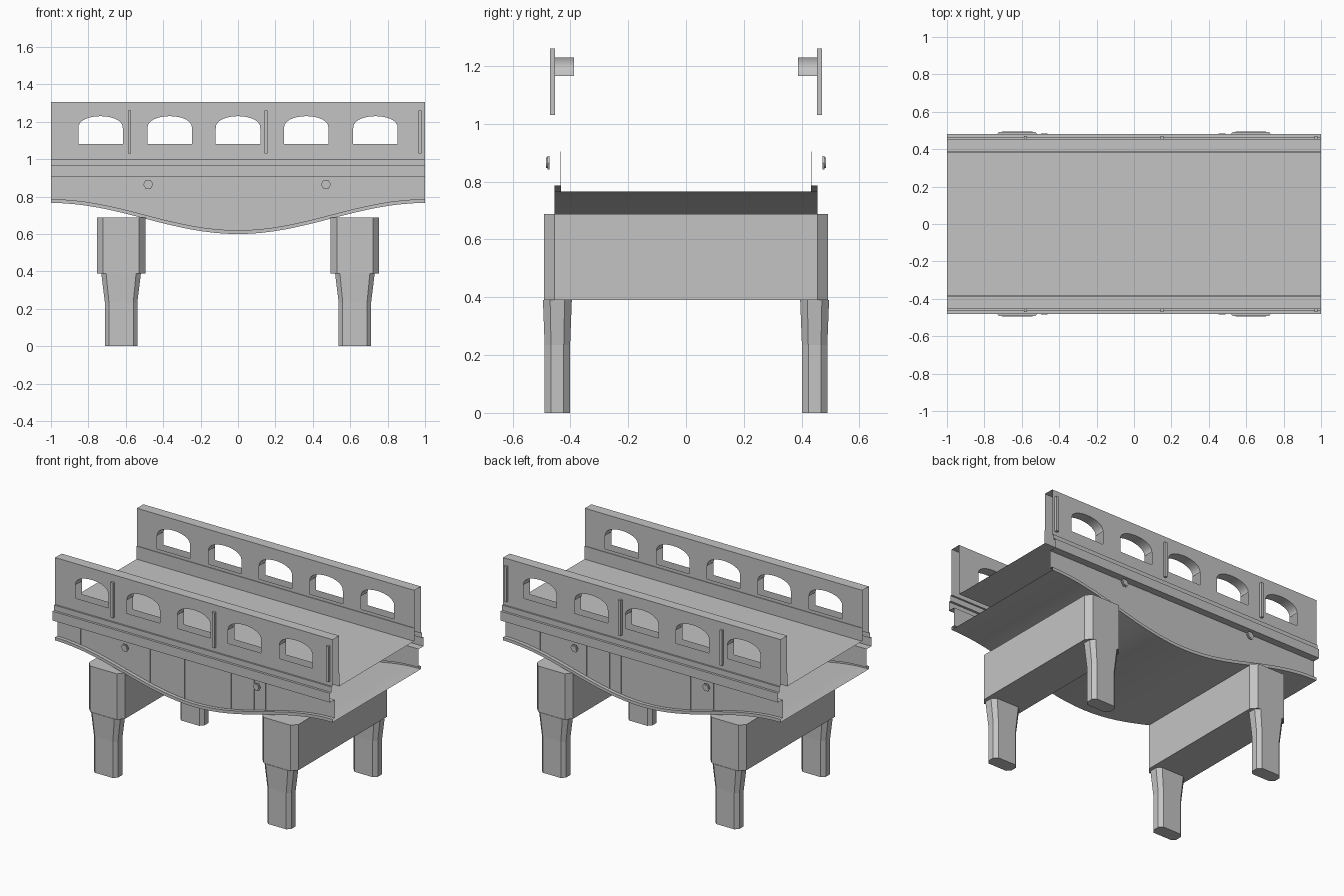
import bpy, bmesh, math
from mathutils import Vector

cube = bpy.data.objects.get("Cube")
if cube:
    bpy.data.objects.remove(cube, do_unlink=True)

concrete = bpy.data.materials.new("concrete_grey")
concrete.use_nodes = True
GREY = (0.55, 0.55, 0.55, 1)
concrete.diffuse_color = GREY
concrete.node_tree.nodes["Principled BSDF"].inputs["Base Color"].default_value = GREY


def finish(name, bm, smooth=False):
    bmesh.ops.remove_doubles(bm, verts=bm.verts, dist=0.0001)
    mesh = bpy.data.meshes.new(name)
    bm.to_mesh(mesh)
    bm.free()
    mesh.materials.append(concrete)
    obj = bpy.data.objects.new(name, mesh)
    bpy.context.collection.objects.link(obj)
    if smooth:
        bpy.ops.object.select_all(action='DESELECT')
        obj.select_set(True)
        bpy.context.view_layer.objects.active = obj
        bpy.ops.object.shade_smooth_by_angle(angle=math.radians(25))
    return obj


def face(bm, points, toward):
    """Add a polygon whose normal points toward the given direction."""
    f = bm.faces.new([bm.verts.new(p) for p in points])
    f.normal_update()
    if f.normal.dot(Vector(toward)) < 0:
        f.normal_flip()


def box(bm, lo, hi):
    made = bmesh.ops.create_cube(bm, size=1)["verts"]
    for v in made:
        v.co = [(a + b) / 2 + c * (b - a) for a, b, c in zip(lo, hi, v.co)]


def soffit(x):
    return 0.683 - 0.083 * math.cos(math.pi * x)


SIDES = {"front": -1, "back": 1}
ARCHES = [-0.735, -0.365, 0, 0.365, 0.735]
HALF, SILL, SPRING, CROWN = 0.119, 1.08, 1.165, 1.23
TOP, BASE, INNER, OUTER = 1.305, 1.0, 0.387, 0.454
DECK, WEB, EDGE = 0.975, 0.432, 0.455
STEPS = 32
XS = [-1 + 2 * i / STEPS for i in range(STEPS + 1)]

# Deck: road surface, open at both ends
bm = bmesh.new()
face(bm, [(-1, -INNER, DECK), (1, -INNER, DECK), (1, INNER, DECK), (-1, INNER, DECK)], (0, 0, 1))
finish("deck", bm)

# Curved underside of the span
bm = bmesh.new()
for a, b in zip(XS, XS[1:]):
    face(bm, [(a, -EDGE, soffit(a)), (b, -EDGE, soffit(b)),
              (b, EDGE, soffit(b)), (a, EDGE, soffit(a))], (0, 0, -1))
finish("span_underside", bm, True)

for side, s in SIDES.items():
    out = (0, s, 0)

    # Parapet: two skins pierced by arches
    bm = bmesh.new()

    def panel(y, x0, x1, z0, z1, toward):
        face(bm, [(x0, y, z0), (x1, y, z0), (x1, y, z1), (x0, y, z1)], toward)

    arch_points = [(-HALF * math.cos(math.pi * i / 16),
                    SPRING + (CROWN - SPRING) * math.sin(math.pi * i / 16) ** 0.85)
                   for i in range(17)]
    for y, toward, low in ((s * OUTER, out, BASE), (s * INNER, (0, -s, 0), DECK)):
        panel(y, -1, 1, low, SILL, toward)
        edges = [-1] + [c + d for c in ARCHES for d in (-HALF, HALF)] + [1]
        for x0, x1 in zip(edges[::2], edges[1::2]):
            panel(y, x0, x1, SILL, TOP, toward)
        for c in ARCHES:
            for (xa, za), (xb, zb) in zip(arch_points, arch_points[1:]):
                face(bm, [(c + xa, y, za), (c + xb, y, zb),
                          (c + xb, y, TOP), (c + xa, y, TOP)], toward)
    # Arch reveals
    for c in ARCHES:
        for (xa, za), (xb, zb) in zip(arch_points, arch_points[1:]):
            face(bm, [(c + xa, s * INNER, za), (c + xb, s * INNER, zb),
                      (c + xb, s * OUTER, zb), (c + xa, s * OUTER, za)],
                 (-(xa + xb), 0, -0.1))
    # Coping
    face(bm, [(-1, s * INNER, TOP), (1, s * INNER, TOP),
              (1, s * OUTER, TOP), (-1, s * OUTER, TOP)], (0, 0, 1))
    finish(side + "_parapet", bm, True)

    # Low curb along the foot of the parapet
    bm = bmesh.new()
    curb = INNER - 0.004
    face(bm, [(-1, s * curb, DECK), (1, s * curb, DECK),
              (1, s * curb, 1.06), (-1, s * curb, 1.06)], (0, -s, 0))
    face(bm, [(-1, s * curb, 1.06), (1, s * curb, 1.06),
              (1, s * INNER, 1.06), (-1, s * INNER, 1.06)], (0, 0, 1))
    finish(side + "_curb", bm)

    # Stepped cornice, swept along the span
    bm = bmesh.new()
    profile = [(OUTER, BASE), (0.465, BASE), (0.465, 0.965),
               (0.48, 0.965), (0.48, 0.905), (WEB, 0.905)]
    for (ya, za), (yb, zb) in zip(profile, profile[1:]):
        toward = (0, 0, 1 if za > 0.95 else -1) if za == zb else out
        face(bm, [(-1, s * ya, za), (1, s * ya, za), (1, s * yb, zb), (-1, s * yb, zb)], toward)
    finish(side + "_cornice", bm)

    # Girder web with a curved bottom flange
    bm = bmesh.new()
    for a, b in zip(XS, XS[1:]):
        za, zb = soffit(a), soffit(b)
        ta, tb = za + 0.02, zb + 0.02
        face(bm, [(a, s * WEB, ta), (b, s * WEB, tb),
                  (b, s * WEB, 0.905), (a, s * WEB, 0.905)], out)
        face(bm, [(a, s * WEB, ta), (b, s * WEB, tb),
                  (b, s * EDGE, tb), (a, s * EDGE, ta)], (0, 0, 1))
        face(bm, [(a, s * EDGE, za), (b, s * EDGE, zb),
                  (b, s * EDGE, tb), (a, s * EDGE, ta)], out)
    finish(side + "_girder", bm, True)

    # Thin web seams
    bm = bmesh.new()
    for k in (-10, -6, -4, -1, 0, 2, 3, 5, 6, 8, 9):
        x = k / 12
        ys = sorted((s * WEB, s * (WEB + 0.003)))
        box(bm, (x - 0.004, ys[0], soffit(x) + 0.02), (x + 0.004, ys[1], 0.905))
    finish(side + "_web_seams", bm)

    # Slim posts on the outside of the parapet
    bm = bmesh.new()
    for x in (-0.58, 0.15, 0.973):
        ys = sorted((s * OUTER, s * 0.471))
        box(bm, (x - 0.009, ys[0], 1.03), (x + 0.009, ys[1], 1.26))
    finish(side + "_posts", bm)

    # Hexagonal bolts
    for label, x in (("right", -0.48), ("left", 0.47)):
        bm = bmesh.new()
        for sides, radius, depth, y in ((6, 0.027, 0.007, 0.476), (12, 0.018, 0.006, 0.481)):
            made = bmesh.ops.create_cone(bm, cap_ends=True, segments=sides, radius1=radius,
                                         radius2=radius, depth=depth)["verts"]
            for v in made:
                v.co = (x + v.co.y, s * y + v.co.z, 0.865 - v.co.x)
        bmesh.ops.recalc_face_normals(bm, faces=bm.faces)
        finish(side + "_" + label + "_bolt", bm)


def loft(name, sections):
    """Chamfered rectangles (cx, cy, half x, half y, cut x, cut y, z) joined upward."""
    bm = bmesh.new()
    rings = []
    for cx, cy, hx, hy, dx, dy, z in sections:
        plan = [(hx, dy - hy), (hx, hy - dy), (hx - dx, hy), (dx - hx, hy),
                (-hx, hy - dy), (-hx, dy - hy), (dx - hx, -hy), (hx - dx, -hy)]
        rings.append([bm.verts.new((cx + x, cy + y, z)) for x, y in plan])
    for low, high in zip(rings, rings[1:]):
        for i in range(8):
            j = (i + 1) % 8
            bm.faces.new((low[i], low[j], high[j], high[i]))
    bm.faces.new(rings[0][::-1])
    bm.faces.new(rings[-1])
    finish(name, bm)


# Piers: a cross wall on two tapered legs
for label, x in (("right", -0.625), ("left", 0.625)):
    loft(label + "_pier_wall", [(x, 0, 0.13, 0.492, 0.033, 0.037, z) for z in (0.39, 0.688)])
    for side, s in SIDES.items():
        y = s * 0.445
        loft(side + "_" + label + "_leg",
             [(x, y, 0.087, 0.044, 0.022, 0.022, 0),
              (x, y, 0.087, 0.044, 0.022, 0.022, 0.235),
              (x, y, 0.106, 0.05, 0.026, 0.025, 0.39)])
